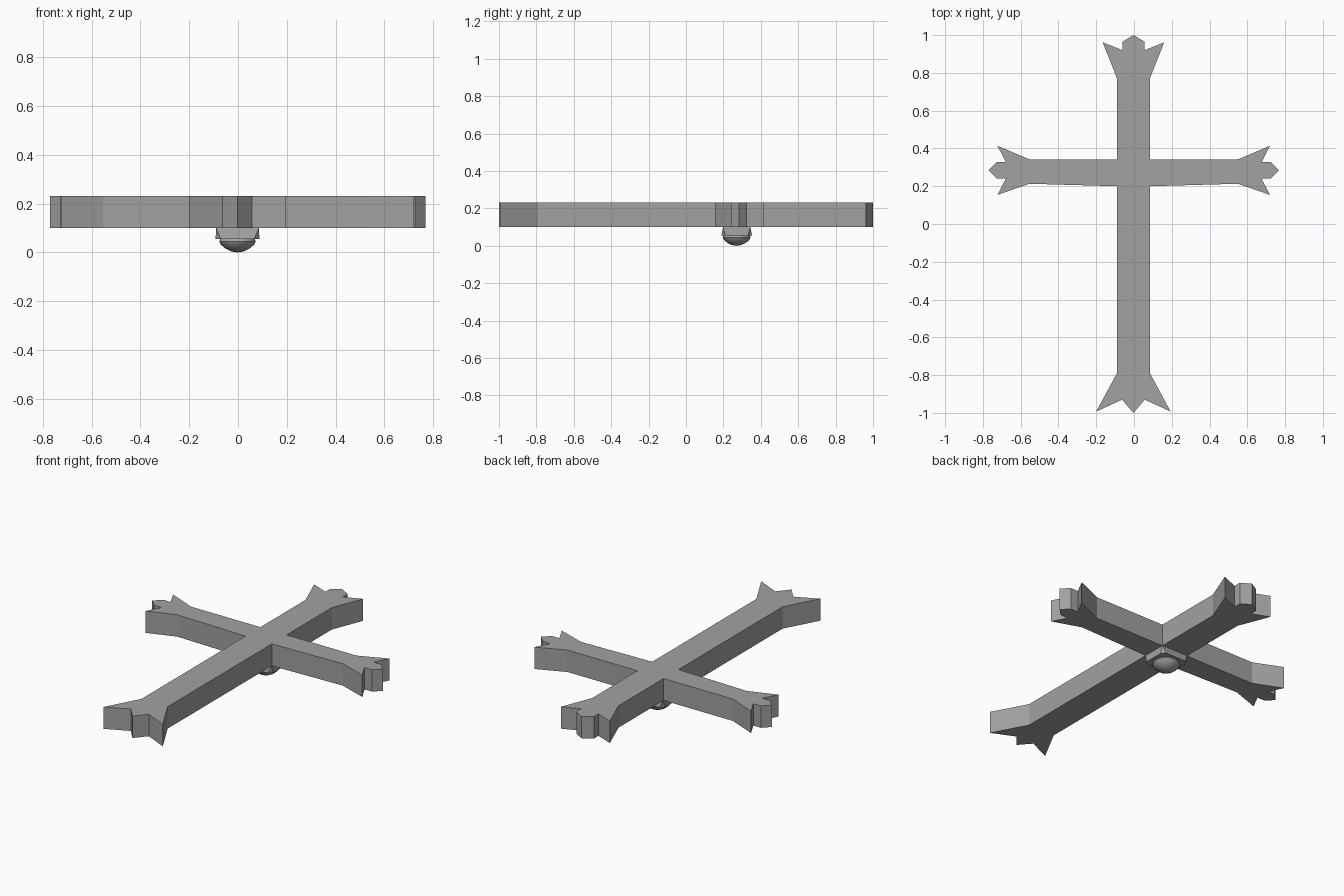
import bpy
import bmesh
import math

default = bpy.data.objects.get("Cube")
if default:
    bpy.data.objects.remove(default, do_unlink=True)

grey = bpy.data.materials.new("plain_grey")
grey.use_nodes = True
colour = (0.36, 0.36, 0.36, 1)
grey.diffuse_color = colour
grey.node_tree.nodes["Principled BSDF"].inputs["Base Color"].default_value = colour

BOTTOM, TOP = 0.1, 0.232     # thickness of the cross
SEAT = 0.055                 # underside of the gem setting
LEFT, RIGHT = -0.09, 0.085   # sides of the upright
LOW, HIGH = 0.2, 0.342       # sides of the crossbar
MID = (LOW + HIGH) / 2


def finish(name, bm):
    bmesh.ops.recalc_face_normals(bm, faces=bm.faces)
    mesh = bpy.data.meshes.new(name)
    bm.to_mesh(mesh)
    bm.free()
    obj = bpy.data.objects.new(name, mesh)
    bpy.context.collection.objects.link(obj)
    mesh.materials.append(grey)
    return obj


def mirrored(half):
    """Half an end, from shoulder to centre point, given as (distance, offset)."""
    return half + [(d, -w) for d, w in reversed(half[:-1])]


# Forked ends of the four arms
side_end = mirrored([(0.55, 0.071), (0.72, 0.13), (0.675, 0.043), (0.725, 0.043), (0.768, 0)])
back_end = mirrored([(0.772, 0.0875), (0.962, 0.163), (0.92, 0.058), (0.965, 0.058), (1.0, 0)])
front_end = mirrored([(-0.79, 0.0875), (-0.993, 0.197), (-0.93, 0.06), (-1.0, 0)])

# Cross outline, counterclockwise from the right arm
outline = [(RIGHT, LOW)]
outline += [(d, MID + 0.013 - w) for d, w in side_end]
outline += [(RIGHT, HIGH)]
outline += [(w - 0.003, d) for d, w in back_end]
outline += [(LEFT, HIGH)]
outline += [(-d - 0.003, MID + 0.013 + w) for d, w in side_end]
outline += [(LEFT, LOW)]
outline += [(-w - 0.003, d) for d, w in front_end]

# Keep the shoulders level with the crossbar sides
outline = [(x, min(max(y, LOW), HIGH) if 0.5 < abs(x) < 0.6 else y) for x, y in outline]

bm = bmesh.new()
face = bm.faces.new([bm.verts.new((x, y, BOTTOM)) for x, y in outline])
extruded = bmesh.ops.extrude_face_region(bm, geom=[face])
bmesh.ops.translate(bm, vec=(0, 0, TOP - BOTTOM),
                    verts=[v for v in extruded["geom"] if isinstance(v, bmesh.types.BMVert)])
finish("cross", bm)

# Gem setting: square against the cross, corners cut away below
bm = bmesh.new()
cut = 0.022
for sx in (-1, 1):
    for sy in (-1, 1):
        bm.verts.new((sx * 0.0875, MID + sy * 0.073, BOTTOM))
        bm.verts.new((sx * 0.09, MID + sy * (0.082 - cut), SEAT))
        bm.verts.new((sx * (0.09 - cut), MID + sy * 0.082, SEAT))
bmesh.ops.convex_hull(bm, input=bm.verts)
setting = finish("gem_setting", bm)
setting.location.x = -0.002

# Domed gem, lathed from a short profile
bm = bmesh.new()
profile = [(0, SEAT), (0.07, SEAT), (0.075, 0.045), (0.068, 0.032),
           (0.05, 0.016), (0.026, 0.004), (0, 0)]
points = [bm.verts.new((r, 0, z)) for r, z in profile]
edges = [bm.edges.new(pair) for pair in zip(points, points[1:])]
bmesh.ops.spin(bm, geom=points + edges, cent=(0, 0, 0), axis=(0, 0, 1),
               angle=math.tau, steps=24, use_merge=True)
bmesh.ops.remove_doubles(bm, verts=bm.verts, dist=0.0005)
gem = finish("gem", bm)
gem.location = (-0.002, MID, 0)
bpy.ops.object.select_all(action="DESELECT")
gem.select_set(True)
bpy.context.view_layer.objects.active = gem
bpy.ops.object.shade_smooth_by_angle(angle=math.radians(40))
